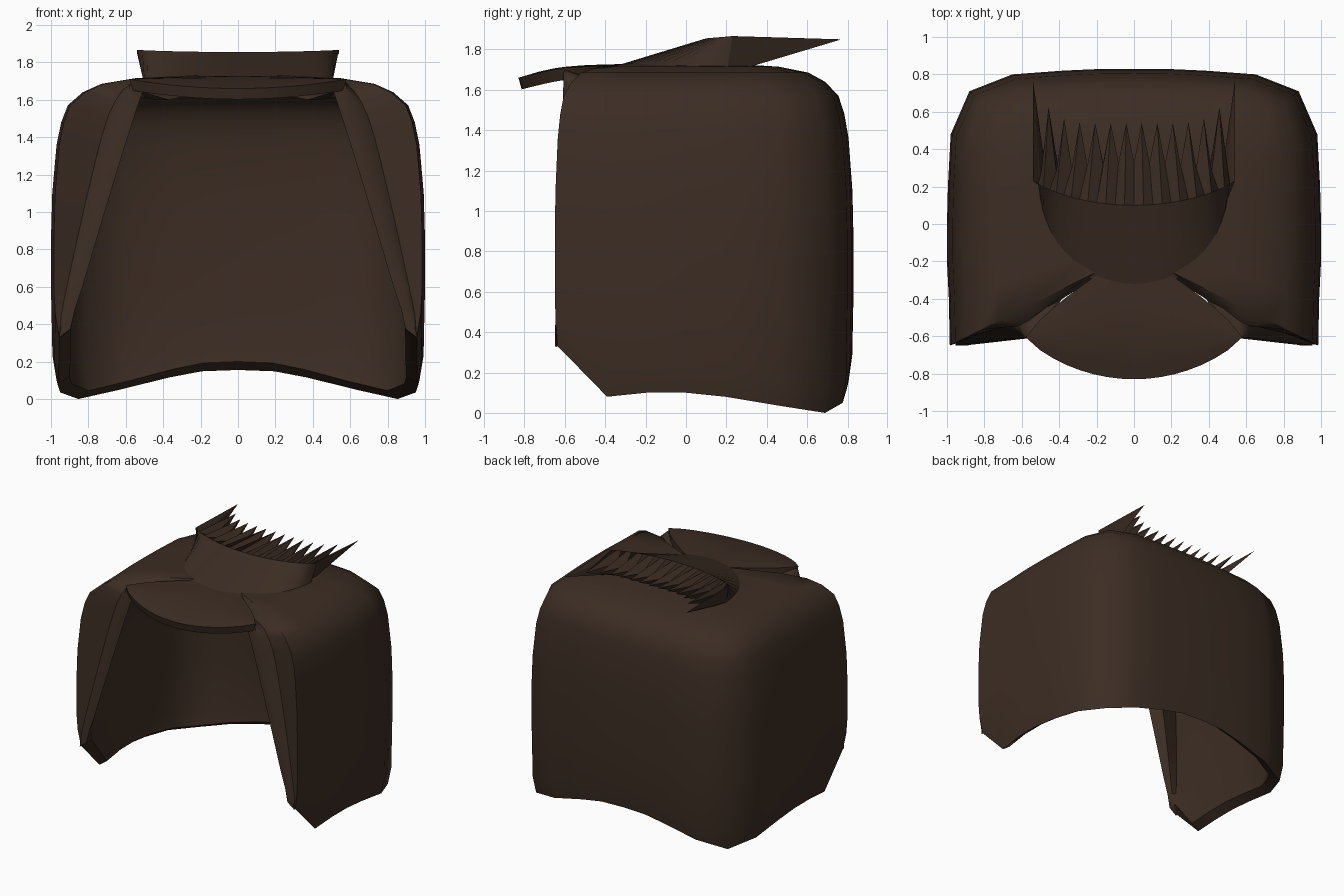
import bpy
from math import sin, cos, radians
from mathutils import Vector

if "Cube" in bpy.data.objects:
    bpy.data.objects.remove(bpy.data.objects["Cube"], do_unlink=True)

brown = bpy.data.materials.new("dark_brown")
colour = (0.045, 0.026, 0.017, 1)
brown.diffuse_color = colour
brown.use_nodes = True
brown.node_tree.nodes["Principled BSDF"].inputs["Base Color"].default_value = colour
brown.node_tree.nodes["Principled BSDF"].inputs["Roughness"].default_value = 0.9


def loft(name, rows, thickness=0, angle=35):
    """Skin rows of points into a sheet, optionally thickened inwards."""
    n = len(rows[0])
    verts = [p for row in rows for p in row]
    faces = [(r * n + c, (r + 1) * n + c, (r + 1) * n + c + 1, r * n + c + 1)
             for r in range(len(rows) - 1) for c in range(n - 1)]
    mesh = bpy.data.meshes.new(name)
    mesh.from_pydata(verts, [], faces)
    mesh.materials.append(brown)
    obj = bpy.data.objects.new(name, mesh)
    bpy.context.collection.objects.link(obj)
    bpy.ops.object.select_all(action='DESELECT')
    obj.select_set(True)
    bpy.context.view_layer.objects.active = obj
    weld = obj.modifiers.new("weld", 'WELD')
    weld.merge_threshold = 0.002
    if thickness:
        solid = obj.modifiers.new("thickness", 'SOLIDIFY')
        solid.thickness = thickness
        solid.offset = -1
    bpy.ops.object.convert(target='MESH')
    bpy.ops.object.shade_smooth_by_angle(angle=radians(angle))
    return obj


# Hair shell: half outline from back centre to front (x, y, hem height)
half = [(0, .83, .155), (.2, .828, .148), (.38, .82, .115), (.65, .8, .05),
        (.88, .71, 0), (.98, .48, .035), (.995, .2, .08), (1, 0, .1),
        (1, -.2, .1), (.99, -.4, .08), (.985, -.65, .33)]
# Vertical profile: height and scale of the outline
levels = [(.6, 1), (.85, 1), (1.1, .993), (1.36, .97), (1.48, .945), (1.57, .91),
          (1.64, .83), (1.685, .73), (1.715, .55), (1.73, .25), (1.73, 0)]


def shell_point(x, y, z, s):
    front = 1 - .76 * (1 - s)
    return Vector((x * s, y * (s if y > 0 else front), z))


def brow_edge(z, x_limit):
    """Slanted front edge that frames the opening."""
    t = min(max((z - .33) / 1.37, 0), 1)
    return Vector((min(.97 - .4 * t, x_limit), -.65 + .045 * t, .33 + 1.37 * t))


def outer_side(z, s, lift=None):
    side = [shell_point(x, y, z if lift is None else hem + lift, s) for x, y, hem in half]
    fold = side[-1]
    edge = brow_edge(fold.z, max(fold.x, .57))
    # Groove behind the front edge
    depth = .06 * min(1, (fold - edge).length / .3)
    groove = edge.lerp(fold, .3) + Vector((0, depth, -depth))
    return side + [groove, edge]


def inner_side(outer, rise):
    inner = []
    for i, p in enumerate(outer):
        back = .93 * p.y if p.y > 0 else p.y
        if i == len(outer) - 3:
            back += .05
        elif i == len(outer) - 2:
            back += .03
        drop = .06 * min(1, p.z / 1.73) ** 4
        inner.append(Vector((p.x * .935, back, p.z - drop + rise)))
    inner[-1].x = outer[-1].x - .06
    return inner


def both_sides(side):
    return [Vector((-p.x, p.y, p.z)) for p in reversed(side[1:])] + side


def shell_ring(outer, inner):
    """Closed C-shaped section: outside, then inside, then back to the start."""
    ring = both_sides(outer) + both_sides(inner)[::-1]
    return ring + ring[:1]


hem = outer_side(0, .97, 0)
hem_inner = inner_side(hem, .045)
upper_hem = outer_side(0, .992, .13)
rows = [shell_ring(hem_inner, hem_inner), shell_ring(hem, hem_inner),
        shell_ring(upper_hem, inner_side(upper_hem, .02))]
for z, s in levels:
    outer = outer_side(z, s)
    rows.append(shell_ring(outer, inner_side(outer, 0)))
loft("hair_shell", rows, 0, 50)

# Curved fringe over the opening
fringe = []
for j in range(8):
    v = j / 7
    row = []
    for i in range(17):
        u = i / 8 - 1
        back = -.6 + .46 * (1 - abs(u)) ** .8
        front = -.61 - .22 * (1 - u * u) ** .85
        z_back = 1.728 - .018 * u * u
        z_front = 1.66 + .048 * u * u
        row.append((.575 * u, back + (front - back) * v,
                    z_back + (z_front - z_back) * v ** 3.2))
    fringe.append(row)
loft("fringe", fringe, .06)

# Crest: a swept-back fan of pointed locks
locks = 14
root, crown, tips, under = [], [], [], []
for i in range(2 * locks - 1):
    u = i / (locks - 1) - 1
    a = radians(86) * u
    valley = i % 2
    root.append((.51 * sin(a), .25 - .61 * cos(a), 1.715))
    crown.append((.3 * u + .24 * sin(a), .24 - .14 * cos(a), 1.867 - .012 * cos(a)))
    tip_y = .33 - .08 * u * u if valley else .54 + .23 * u ** 6
    tips.append((.54 * u, tip_y, 1.85 - .04 * valley))
    under.append((.47 * u, .22 + .05 * u * u, 1.7))
loft("crest", [root, crown, tips, under], 0, 20)
# Side faces closing the fan
for side, k in (("right", 0), ("left", -1)):
    order = [[root[k], crown[k]], [under[k], tips[k]]]
    loft("crest_" + side + "_end", order if k == 0 else order[::-1])
